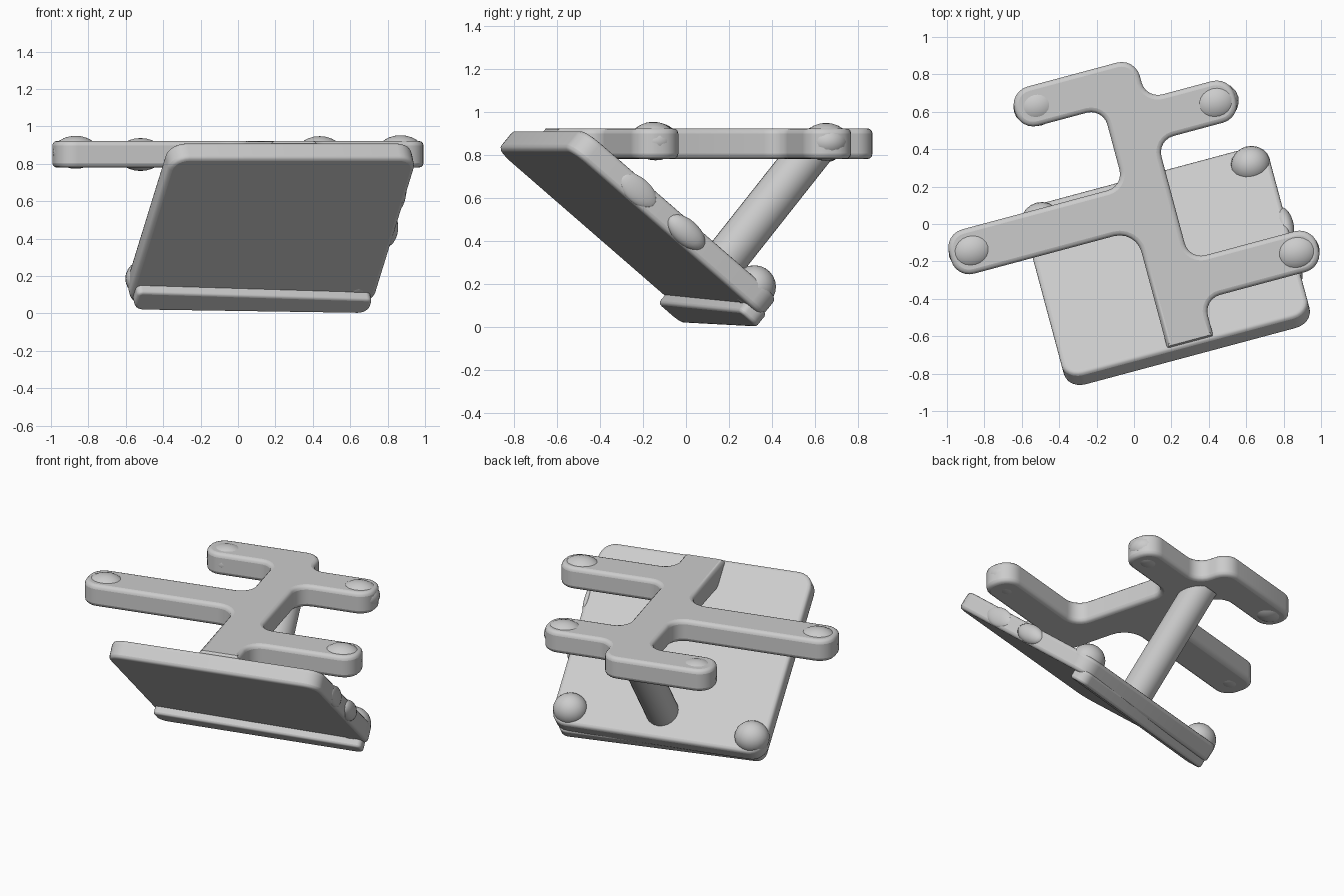
import bpy, bmesh
from math import radians, cos, sin, pi
from mathutils import Matrix, Vector

cube = bpy.data.objects.get("Cube")
if cube:
    bpy.data.objects.remove(cube)

GREY = (0.6, 0.6, 0.6, 1)
mat = bpy.data.materials.new("light grey")
mat.use_nodes = True
mat.diffuse_color = GREY
mat.node_tree.nodes["Principled BSDF"].inputs["Base Color"].default_value = GREY

TURN = Matrix.Rotation(radians(15), 4, 'Z')  # the whole model is turned
TILT = radians(40)                           # slope of the plate


def finish(name, bm, matrix, bevel=0):
    bmesh.ops.recalc_face_normals(bm, faces=bm.faces)
    mesh = bpy.data.meshes.new(name)
    bm.to_mesh(mesh)
    bm.free()
    mesh.materials.append(mat)
    ob = bpy.data.objects.new(name, mesh)
    bpy.context.collection.objects.link(ob)
    ob.matrix_world = TURN @ matrix
    if bevel:
        mod = ob.modifiers.new("soft rim", 'BEVEL')
        mod.width = bevel
        mod.segments = 3
        mod.limit_method = 'ANGLE'
        mod.angle_limit = radians(50)
        mod.use_clamp_overlap = False
    bpy.ops.object.select_all(action='DESELECT')
    ob.select_set(True)
    bpy.context.view_layer.objects.active = ob
    bpy.ops.object.shade_smooth_by_angle(angle=radians(40))


def rounded(points, steps=6):
    """Round each corner (x, y, radius) of an outline."""
    out = []
    for i, (x, y, r) in enumerate(points):
        p = Vector((x, y))
        a = (Vector(points[i - 1][:2]) - p).normalized()
        b = (Vector(points[(i + 1) % len(points)][:2]) - p).normalized()
        for k in range(steps + 1):
            t = k / steps * pi / 2
            out.append(p + a * r * (1 - sin(t)) + b * r * (1 - cos(t)))
    return out


def slab(name, points, low, high, matrix, bevel):
    bm = bmesh.new()
    face = bm.faces.new([bm.verts.new((p.x, p.y, low)) for p in rounded(points)])
    ext = bmesh.ops.extrude_face_region(bm, geom=[face])["geom"]
    verts = [v for v in ext if isinstance(v, bmesh.types.BMVert)]
    bmesh.ops.translate(bm, verts=verts, vec=(0, 0, high - low))
    finish(name, bm, matrix, bevel)


def knob(name, centre, size, matrix=Matrix()):
    bm = bmesh.new()
    bmesh.ops.create_uvsphere(bm, u_segments=20, v_segments=12, radius=1)
    bmesh.ops.scale(bm, verts=bm.verts, vec=size)
    finish(name, bm, matrix @ Matrix.Translation(centre))


# Flat branching frame: one spine with four staggered arms
R, F = 0.1, 0.09
L, S = 0.0, 0.235
frame = [
    (L, -0.69, 0.01), (S + 0.02, -0.69, 0.01),
    (S + 0.02, -0.485, F), (0.92, -0.485, R), (0.92, -0.26, R), (S, -0.26, F),
    (S, 0.40, F), (0.70, 0.40, R), (0.70, 0.63, R), (S, 0.63, F),
    (S, 0.857, R), (-0.46, 0.857, R), (-0.46, 0.64, R), (L, 0.64, F),
    (L, 0.21, F), (-0.995, 0.21, R), (-0.995, -0.035, R), (L, -0.035, 0.12),
]
slab("arm_frame", frame, 0.78, 0.923, Matrix(), 0.025)

# Lumpy ends of the arms
for name, x, y, z in (("left_front_end", 0.80, -0.372, 0.865),
                      ("left_back_end", 0.59, 0.515, 0.86),
                      ("right_back_end", -0.34, 0.745, 0.85),
                      ("right_front_end", -0.875, 0.088, 0.862)):
    knob(name, (x, y, z), (0.125, 0.108, 0.088))

# Sloping plate with a thicker, slightly skewed lip under its low edge
slope = Matrix.Translation((0, -0.77, 0.83)) @ Matrix.Rotation(-TILT, 4, 'X')
LEFT, RIGHT, LENGTH, C = 0.79, -0.57, 1.227, 0.1
slab("plate", [(RIGHT, 0, C), (LEFT, 0, C), (LEFT, LENGTH, C), (RIGHT, LENGTH, C)],
     0, 0.115, slope, 0.022)
slab("plate_lip", [(RIGHT + 0.02, LENGTH - 0.17, 0.03), (LEFT - 0.03, LENGTH - 0.11, 0.03),
                   (LEFT - 0.03, LENGTH + 0.01, 0.06), (RIGHT + 0.02, LENGTH - 0.02, 0.06)],
     -0.05, 0.03, slope, 0.015)

# Round feet on the low corners
for name, x in (("left_foot_ball", 0.685), ("right_foot_ball", -0.475)):
    knob(name, (x, 0.145, 0.187), (0.107, 0.1, 0.1))

# Low swellings along the left edge of the plate
for name, along, size in (("upper_edge_swelling", 0.38, 0.025),
                          ("lower_edge_swelling", 0.68, 0.045)):
    knob(name, (LEFT - 0.01, along, 0.062), (size, 0.11, 0.06), slope)

# Slanted round post from the plate up to the frame
foot, head = Vector((0.115, 0.065, 0.2)), Vector((0.115, 0.58, 0.83))
axis = head - foot
bm = bmesh.new()
bmesh.ops.create_cone(bm, cap_ends=True, segments=28, radius1=0.1, radius2=0.1,
                      depth=axis.length)
finish("post", bm, Matrix.Translation((foot + head) / 2)
       @ axis.to_track_quat('Z', 'Y').to_matrix().to_4x4())
